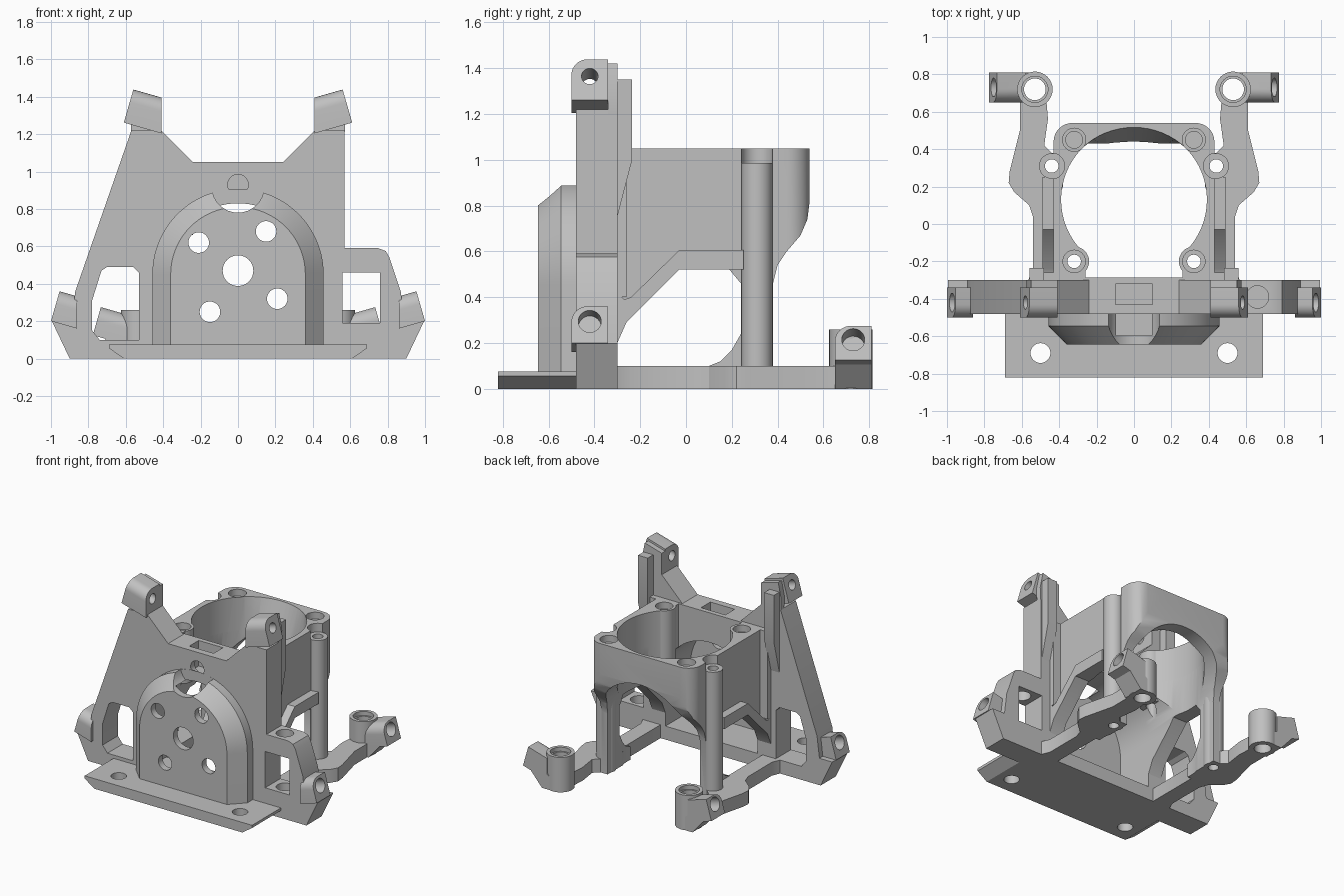
import bpy, bmesh
from math import sin, cos, tan, pi, radians
from mathutils import Vector

cube = bpy.data.objects.get("Cube")
if cube:
    bpy.data.objects.remove(cube)

grey = bpy.data.materials.new("light_grey")
grey.use_nodes = True
grey.diffuse_color = (0.53, 0.53, 0.53, 1)
grey.node_tree.nodes["Principled BSDF"].inputs["Base Color"].default_value = (0.53, 0.53, 0.53, 1)
parts = []


def loft(name, ring_a, ring_b):
    """Solid between two rings with equal point counts."""
    bm = bmesh.new()
    a = [bm.verts.new(p) for p in ring_a]
    b = [bm.verts.new(p) for p in ring_b]
    bm.faces.new(a)
    bm.faces.new(b[::-1])
    for i in range(len(a)):
        j = (i + 1) % len(a)
        bm.faces.new((a[j], a[i], b[i], b[j]))
    bmesh.ops.recalc_face_normals(bm, faces=bm.faces)
    me = bpy.data.meshes.new(name)
    bm.to_mesh(me)
    bm.free()
    ob = bpy.data.objects.new(name, me)
    bpy.context.collection.objects.link(ob)
    me.materials.append(grey)
    return ob


def place(p, axis, d):
    u, v = p
    return {"x": (d, u, v), "y": (u, d, v), "z": (u, v, d)}[axis]


def prism(name, pts, axis, lo, hi):
    return loft(name, [place(p, axis, lo) for p in pts], [place(p, axis, hi) for p in pts])


def arc(cx, cy, r, a0, a1, n):
    return [(cx + r * cos(radians(a0 + (a1 - a0) * i / n)),
             cy + r * sin(radians(a0 + (a1 - a0) * i / n))) for i in range(n + 1)]


def rod(name, axis, cx, cy, r, lo, hi):
    return prism(name, arc(cx, cy, r, 0, 360, 32)[:-1], axis, lo, hi)


def box(name, x0, x1, y0, y1, z0, z1):
    return prism(name, [(x0, y0), (x1, y0), (x1, y1), (x0, y1)], "z", z0, z1)


def flip(pts, s):
    return [(s * x, y) for x, y in pts]


def arch(r, floor):
    return [(r, floor)] + arc(0, 0.45, r, 0, 180, 40) + [(-r, floor)]


def combine(ob, tools, op="DIFFERENCE"):
    bpy.context.view_layer.objects.active = ob
    for t in tools:
        m = ob.modifiers.new("combine", "BOOLEAN")
        m.operation, m.object, m.solver = op, t, "EXACT"
        bpy.ops.object.modifier_apply(modifier=m.name)
        bpy.data.objects.remove(t)
    return ob


def keep(ob):
    parts.append(ob)
    return ob


# Front plate with its notched top, windows and side bracket
plate = keep(prism("front_plate", [
    (-0.9, 0), (0.9, 0), (0.995, 0.2), (0.89, 0.2), (0.87, 0.36), (0.81, 0.54), (0.79, 0.575),
    (0.75, 0.59), (0.57, 0.59), (0.57, 1.22), (0.41, 1.22), (0.24, 1.05), (-0.24, 1.05),
    (-0.41, 1.22), (-0.57, 1.22), (-0.87, 0.36), (-0.89, 0.2), (-0.995, 0.2)], "y", -0.48, -0.30))
combine(plate, [
    prism("cut", [(-0.53, 0.1), (-0.74, 0.1), (-0.78, 0.15), (-0.78, 0.31), (-0.73, 0.47),
                  (-0.7, 0.49), (-0.56, 0.49), (-0.53, 0.46)], "y", -1, 1),
    prism("cut", [(0.56, 0.19), (0.76, 0.19), (0.76, 0.46), (0.56, 0.46)], "y", -1, 1),
    prism("cut", arch(0.38, 0.1), "y", -0.6, -0.2),
    box("cut", -0.1, 0.1, -0.43, -0.32, 0.86, 1.2),
    rod("cut", "y", 0, 0.93, 0.055, -0.6, -0.4),
    rod("cut", "z", 0.66, -0.39, 0.06, 0.12, 0.8)])

# Arched cover on the front, hollow, with a scoop and round holes
def arch_ring(r, y):
    return [(x, y, z) for x, z in arch(r, 0.05)]

cover = keep(loft("arched_cover", arch_ring(0.458, -0.48), arch_ring(0.458, -0.545)))
combine(cover, [loft("nose", arch_ring(0.458, -0.545), arch_ring(0.36, -0.645))], "UNION")
holes = [(0, 0.47, 0.082), (-0.21, 0.62, 0.055), (0.15, 0.68, 0.055),
         (-0.15, 0.25, 0.055), (0.21, 0.32, 0.055)]
combine(cover, [prism("cut", arch(0.38, 0.1), "y", -0.595, -0.2),
                rod("cut", "y", 0, 0.92, 0.14, -0.8, -0.481)]
        + [rod("cut", "y", x, z, r, -0.8, -0.3) for x, z, r in holes])

# Base flange with chamfered underside edges
base = keep(prism("base_flange", [(-0.69, 0.075), (-0.69, 0.055), (-0.61, 0), (0.61, 0),
                                  (0.69, 0.055), (0.69, 0.075)], "y", -0.82, -0.30))
combine(base, [rod("cut", "z", s * 0.5, -0.69, 0.053, -1, 1) for s in (-1, 1)])

# Round housing: side profile trimmed to its rounded plan, then bored out
body = keep(prism("housing", [
    (-0.3, 1.05), (0.54, 1.05), (0.54, 0.82), (0.53, 0.74), (0.5, 0.67), (0.44, 0.6),
    (0.4, 0.54), (0.38, 0.46), (0.38, 0), (0.1, 0), (0.1, 0.1), (0.15, 0.12), (0.2, 0.17),
    (0.24, 0.24), (0.24, 0.46), (0.19, 0.52), (-0.03, 0.52), (-0.26, 0.29), (-0.3, 0.2)],
    "x", -0.6, 0.6))
half = [(0.43, -0.4)] + arc(0.33, 0.44, 0.1, 0, 90, 8)
plan = half + [(-x, y) for x, y in half[::-1]]
combine(body, [prism("plan", plan, "z", -0.1, 1.2)], "INTERSECT")

circle = arc(0, 0.13, 0.39, 0, 360, 64)[:-1]
clipped = [(x, min(y, 0.43)) for x, y in circle]
top_bore = loft("cut", [(x, y, 0.8) for x, y in clipped], [(x, y, 1.06) for x, y in circle])
combine(body, [top_bore, prism("cut", clipped, "z", -0.2, 0.801),
               box("cut", -0.26, 0.26, -0.285, 0, 0.3, 1.2),
               prism("cut", arch(0.38, -0.2), "y", -0.8, 0.9)])
combine(body, [rod("boss", "z", s * 0.32, -0.2, 0.08, 0.66, 1.05) for s in (-1, 1)], "UNION")
for s in (-1, 1):
    combine(body, [rod("cut", "z", s * 0.32, -0.2, 0.036, 0.3, 1.2),
                   rod("cut", "z", s * 0.32, -0.2, 0.06, 1.0, 1.2),
                   rod("cut", "z", s * 0.32, 0.45, 0.045, 0.85, 1.2),
                   rod("cut", "z", s * 0.32, 0.45, 0.062, 1.0, 1.2),
                   rod("cut", "z", s * 0.44, 0.31, 0.036, -0.2, 1.2),
                   rod("cut", "z", s * 0.44, 0.31, 0.069, 0.985, 1.2)])


def ear(name, s, out_x, y, out_z, in_x, h, r, depth):
    """Tilted lug with one rounded edge and a bore along its axis."""
    t = radians(16)
    prof = [(0.08, -h), (0.08, h)] + arc(-0.01, h - 0.07, 0.07, 90, 180, 8) + [(-0.08, -h)]
    outer = [Vector((out_x - v * sin(t), y + u, out_z + v * cos(t))) for u, v in prof]
    inner = [Vector((in_x, p.y, p.z - (p.x - in_x) * tan(t))) for p in outer]
    axis, up = Vector((cos(t), 0, sin(t))), Vector((-sin(t), 0, cos(t)))
    mid = Vector((out_x, y, out_z)) + up * 0.015
    ring = [mid + Vector((0, r * cos(a), 0)) + up * (r * sin(a))
            for a in [2 * pi * i / 32 for i in range(32)]]
    mir = lambda pts: [(s * p[0], p[1], p[2]) for p in pts]
    lug = loft(name, mir(outer), mir(inner))
    cutter = loft("cut", mir([p + axis * 0.1 for p in ring]), mir([p - axis * depth for p in ring]))
    return keep(combine(lug, [cutter]))


# Mirrored parts
for s, side in ((1, "left"), (-1, "right")):
    ear(side + "_upper_ear", s, 0.585, -0.42, 1.35, 0.41, 0.092, 0.036, 0.4)
    ear(side + "_lower_ear", s, 0.977, -0.42, 0.28, 0.86, 0.083, 0.05, 0.09)
    rear = ear(side + "_rear_ear", s, 0.755, 0.73, 0.2, 0.58, 0.078, 0.05, 0.12)
    combine(rear, [rod("cut", "z", s * 0.53, 0.72, 0.07, -1, 1)])

    # Sloped gusset under the rear ear
    gusset = keep(prism(side + "_rear_gusset", flip([(0.56, 0), (0.62, 0), (0.72, 0.115),
                        (0.6, 0.13), (0.56, 0.1)], s), "y", 0.65, 0.81))
    combine(gusset, [rod("cut", "z", s * 0.53, 0.72, 0.07, -1, 1)])

    # Backing tab behind the upper ear and tapered rib below it
    keep(prism(side + "_ear_backing", flip([(0.41, 1.2), (0.41, 1.38), (0.55, 1.42),
               (0.575, 1.3), (0.57, 1.2)], s), "y", -0.34, -0.30))
    keep(prism(side + "_rib", [(-0.31, 0.7), (-0.3, 0.75), (-0.235, 1.0), (-0.235, 1.35),
                               (-0.31, 1.35)], "x", s * 0.48, s * 0.56))

    # Sloping rail along the lower edge of the housing wall
    rail = [(-0.3, 0.42), (-0.27, 0.39), (-0.24, 0.4), (-0.03, 0.605), (0.25, 0.605),
            (0.25, 0.52), (-0.03, 0.52), (-0.26, 0.29), (-0.3, 0.2)]
    keep(prism(side + "_wall_rail", rail, "x", s * 0.41, s * 0.49))
    keep(box(side + "_wall_flange", *sorted((s * 0.42, s * 0.49)), -0.3, -0.26, 0.4, 1.05))

    # Rear column with a screw hole right through
    column = keep(rod(side + "_column", "z", s * 0.44, 0.31, 0.068, 0, 0.985))
    combine(column, [rod("cut", "z", s * 0.44, 0.31, 0.036, -0.2, 1.2)])

    # Base arm reaching back to a round foot
    arm = keep(prism(side + "_base_arm", flip([
        (0.42, -0.31), (0.57, -0.31), (0.54, -0.24), (0.54, 0.04), (0.56, 0.1), (0.64, 0.17),
        (0.67, 0.22), (0.665, 0.28), (0.61, 0.5), (0.61, 0.68), (0.47, 0.68), (0.46, 0.56),
        (0.48, 0.42), (0.44, 0.38), (0.38, 0.38), (0.38, 0.2), (0.42, 0.1)], s), "z", 0, 0.1))
    combine(arm, [rod("cut", "z", s * 0.53, 0.72, 0.07, -1, 1),
                  rod("cut", "z", s * 0.44, 0.31, 0.036, -1, 1)])
    foot = keep(rod(side + "_rear_foot", "z", s * 0.53, 0.72, 0.095, 0, 0.26))
    combine(foot, [rod("cut", "z", s * 0.53, 0.72, 0.058, -1, 1),
                   rod("cut", "z", s * 0.53, 0.72, 0.07, 0.23, 1)])

# Smooth round surfaces, crisp edges
bpy.ops.object.select_all(action="DESELECT")
for ob in parts:
    ob.select_set(True)
bpy.context.view_layer.objects.active = parts[0]
bpy.ops.object.shade_smooth_by_angle(angle=radians(30))
